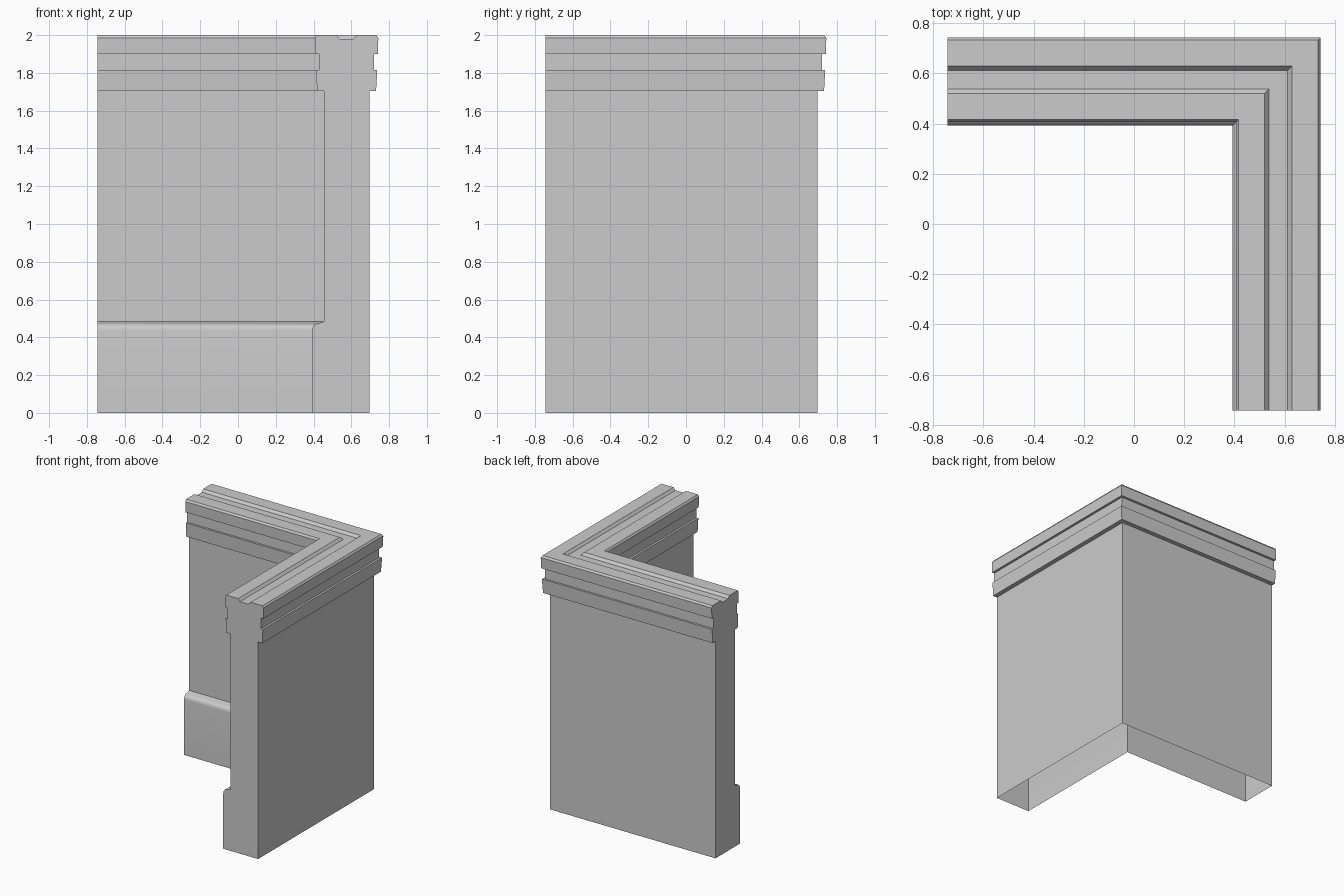
import bpy
import bmesh
import math

default = bpy.data.objects.get("Cube")
if default:
    bpy.data.objects.remove(default, do_unlink=True)

REACH = 0.743        # outer reach of the coping, and where each arm ends
MIDDLE = 0.575       # centre line of the wall thickness

# Plain grey stone
stone = bpy.data.materials.new("grey_stone")
stone.use_nodes = True
GREY = (0.6, 0.6, 0.6, 1.0)
stone.diffuse_color = GREY
stone.node_tree.nodes["Principled BSDF"].inputs["Base Color"].default_value = GREY

# Coping side, as (distance from centre line, height), from the wall upward
coping = [(0.12, 1.705), (0.156, 1.705), (0.162, 1.815), (0.146, 1.815),
          (0.146, 1.9), (0.165, 1.9), (0.168, 1.985), (0.158, 2.0)]
outer_side = [(MIDDLE + d, z) for d, z in coping]
inner_side = [(MIDDLE - d, z) for d, z in reversed(coping)]

# Shallow channel along the top
channel = [(0.629, 2.0), (0.612, 1.98), (0.538, 1.98), (0.521, 2.0)]

# Skirting with a rounded shoulder on the inner side
shoulder = [(0.455, 0.483), (0.437, 0.477)]
for i in range(6):
    a = math.radians(90 * i / 5)
    shoulder.append((0.422 - 0.03 * math.sin(a), 0.435 + 0.038 * math.cos(a)))

profile = ([(0.695, 0)] + outer_side + channel + inner_side
           + shoulder + [(0.392, 0)])

# Sweep the profile along both arms, mitred at the corner; the base stays open
bm = bmesh.new()
back_end = [bm.verts.new((-REACH, d, z)) for d, z in profile]
corner = [bm.verts.new((d, d, z)) for d, z in profile]
front_end = [bm.verts.new((d, -REACH, z)) for d, z in profile]
for ring, following in ((back_end, corner), (corner, front_end)):
    for i in range(len(profile) - 1):
        bm.faces.new((ring[i], ring[i + 1], following[i + 1], following[i]))

# Flat end caps
bm.faces.new(back_end)
bm.faces.new(front_end[::-1])
bmesh.ops.recalc_face_normals(bm, faces=bm.faces)

mesh = bpy.data.meshes.new("corner_wall")
bm.to_mesh(mesh)
bm.free()
mesh.materials.append(stone)
wall = bpy.data.objects.new("corner_wall", mesh)
bpy.context.collection.objects.link(wall)

# Smooth the rounded shoulder while keeping the mouldings crisp
bpy.context.view_layer.objects.active = wall
wall.select_set(True)
bpy.ops.object.shade_smooth_by_angle(angle=math.radians(30))
